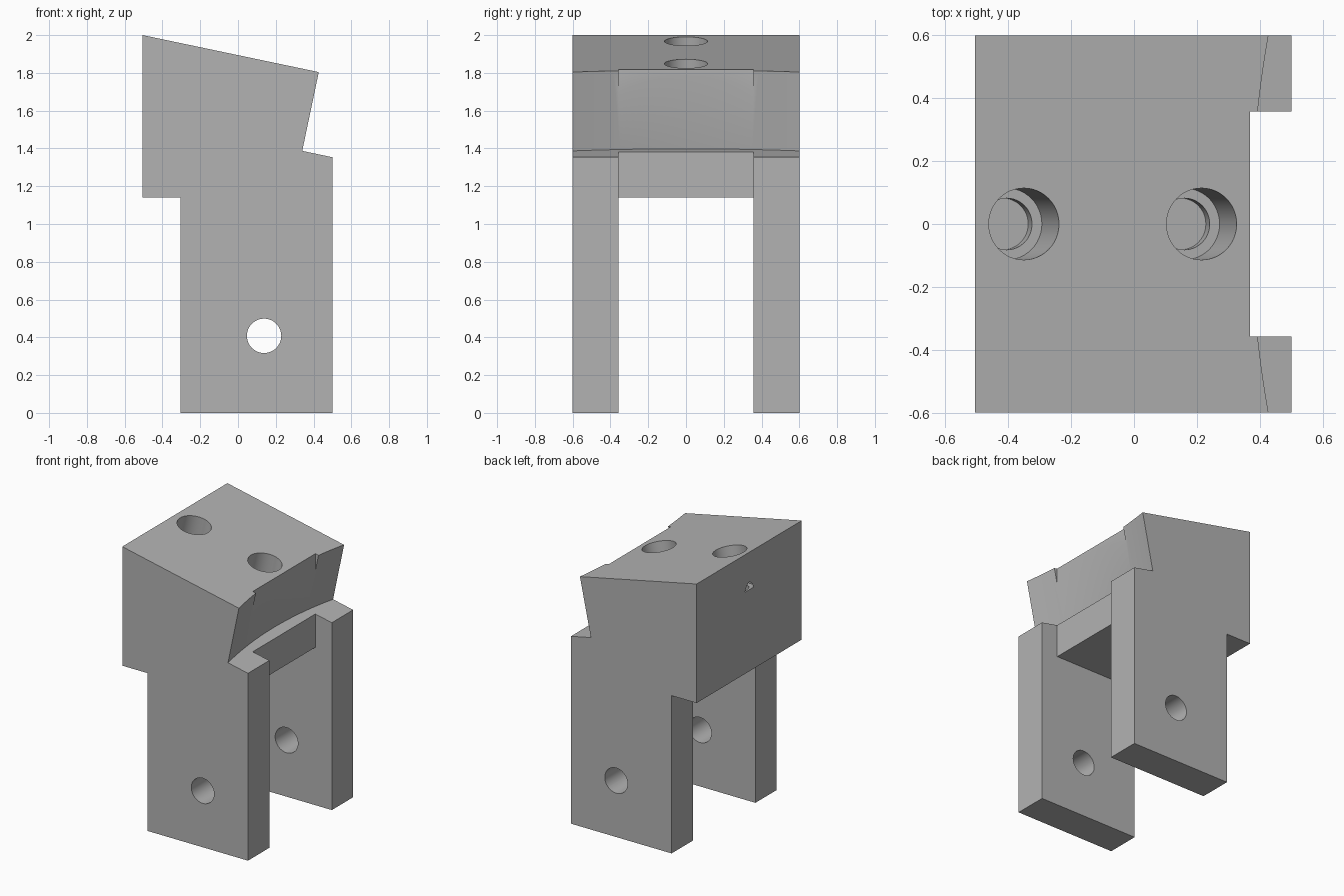
import bpy, bmesh, math
from mathutils import Vector, Matrix

cube = bpy.data.objects.get("Cube")
if cube:
    bpy.data.objects.remove(cube, do_unlink=True)

mat = bpy.data.materials.new("plain grey")
mat.use_nodes = True
grey = (0.45, 0.45, 0.45, 1)
mat.diffuse_color = grey
mat.node_tree.nodes["Principled BSDF"].inputs["Base Color"].default_value = grey

TILT = math.atan(0.21)          # slope of the top face
UP = Vector((math.sin(TILT), 0, math.cos(TILT)))
ACROSS = Vector((math.cos(TILT), 0, -math.sin(TILT)))


def prism(name, points, offset):
    """Extrude a closed outline of 3D points along an offset."""
    bm = bmesh.new()
    face = bm.faces.new([bm.verts.new(p) for p in points])
    out = bmesh.ops.extrude_face_region(bm, geom=[face])
    verts = [v for v in out["geom"] if isinstance(v, bmesh.types.BMVert)]
    bmesh.ops.translate(bm, verts=verts, vec=offset)
    bmesh.ops.recalc_face_normals(bm, faces=bm.faces)
    mesh = bpy.data.meshes.new(name)
    bm.to_mesh(mesh)
    bm.free()
    ob = bpy.data.objects.new(name, mesh)
    bpy.context.collection.objects.link(ob)
    return ob


def circle(centre, radius, u, v, n=48):
    turn = [2 * math.pi * i / n for i in range(n)]
    return [centre + u * radius * math.cos(a) + v * radius * math.sin(a) for a in turn]


def box(name, x0, x1, y, z0, z1):
    return prism(name, [(x0, -y, z0), (x1, -y, z0), (x1, -y, z1), (x0, -y, z1)],
                 Vector((0, 2 * y, 0)))


# Body with sloped top and stepped back
top_right = 2 - 1.005 * math.tan(TILT)
outline = [(-0.505, 2), (0.5, top_right), (0.5, 0), (-0.305, 0), (-0.305, 1.14), (-0.505, 1.14)]
body = prism("clevis_body", [(x, -0.6, z) for x, z in outline], Vector((0, 1.2, 0)))
body.data.materials.append(mat)

cutters = []

# Curved undercut seat, leaning with the top face
corner = Vector((0.34, 0, 1.387))
arc = []
for i in range(41):
    y = -0.7 + 1.4 * i / 40
    arc.append(corner + ACROSS * 0.152 * (y * y - 0.36) + Vector((0, y, 0)))
far = [corner + ACROSS * 0.6 + Vector((0, y, 0)) for y in (0.7, -0.7)]
cutters.append(prism("seat_cutter", arc + far, UP * 0.8))

# Slot between the legs, and its upward continuation at the front
cutters.append(box("leg_slot_cutter", -0.8, 0.8, 0.357, -0.2, 1.14))
cutters.append(box("face_slot_cutter", 0.368, 0.8, 0.357, 1.0, 2.2))

# Pin hole across both legs
pin = circle(Vector((0.138, -0.8, 0.408)), 0.091, Vector((1, 0, 0)), Vector((0, 0, 1)))
cutters.append(prism("pin_hole_cutter", pin, Vector((0, 1.6, 0))))

# Counterbored blind holes, square to the sloped top
side = Vector((0, 1, 0))
for x in (-0.35, 0.215):
    mouth = Vector((x, 0, 2 - (x + 0.505) * math.tan(TILT)))
    for radius, depth in ((0.114, 0.265), (0.082, 0.325)):
        ring = circle(mouth + UP * 0.1, radius, ACROSS, side)
        cutters.append(prism("bore_cutter", ring, UP * -(depth + 0.1)))

# Cut everything, then discard the helpers
bpy.context.view_layer.objects.active = body
body.select_set(True)
for cutter in cutters:
    cutter.hide_render = True
    mod = body.modifiers.new("cut", "BOOLEAN")
    mod.operation = "DIFFERENCE"
    mod.solver = "EXACT"
    mod.object = cutter
    bpy.ops.object.modifier_apply(modifier=mod.name)
    bpy.data.objects.remove(cutter, do_unlink=True)

bpy.ops.object.shade_smooth_by_angle(angle=math.radians(25))
